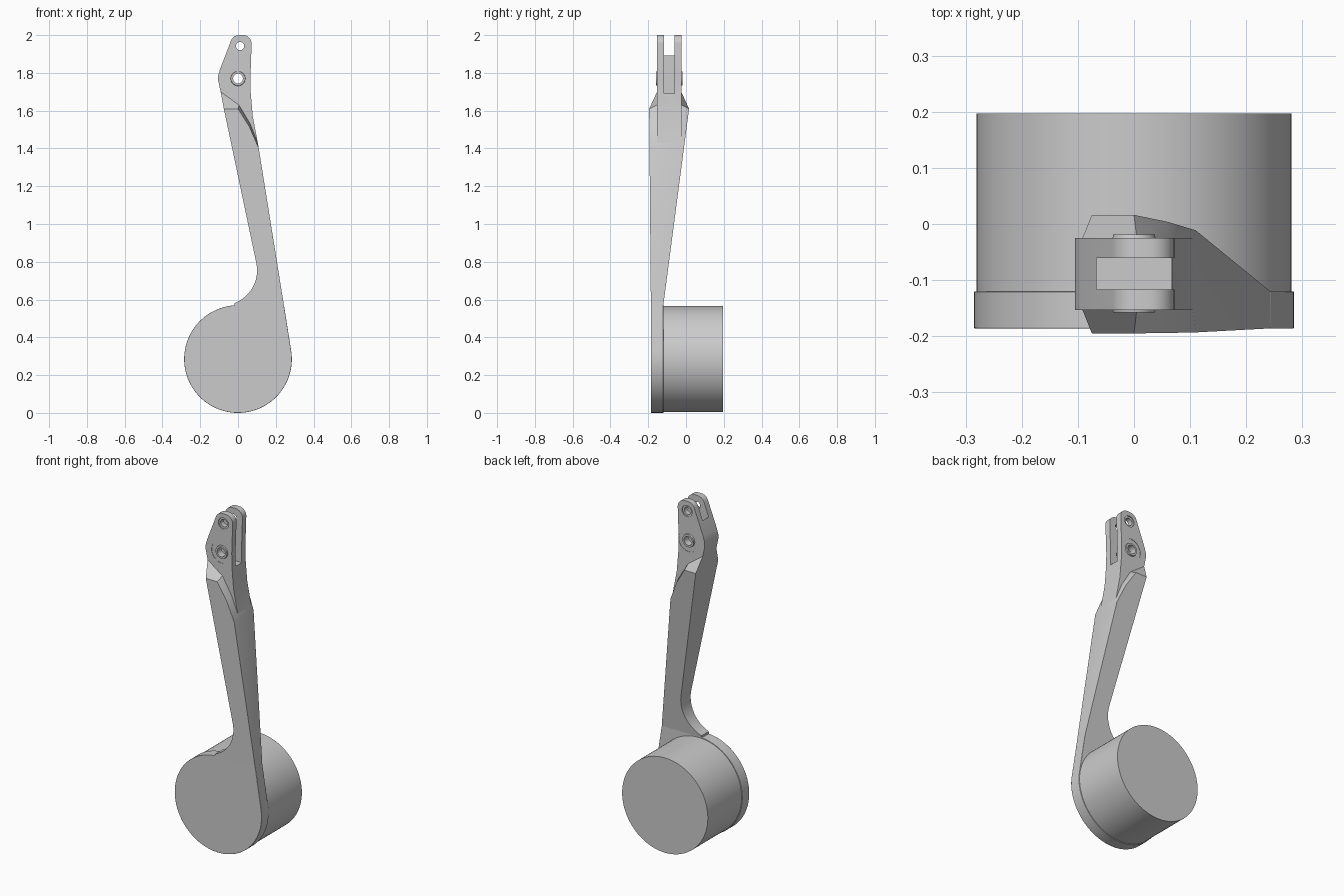
import bpy, bmesh, math
from mathutils import Matrix

if "Cube" in bpy.data.objects:
    bpy.data.objects.remove(bpy.data.objects["Cube"])


def finish(name, bm, smooth=True):
    bmesh.ops.recalc_face_normals(bm, faces=bm.faces)
    me = bpy.data.meshes.new(name)
    bm.to_mesh(me)
    bm.free()
    ob = bpy.data.objects.new(name, me)
    bpy.context.collection.objects.link(ob)
    if smooth:
        smooth_obj(ob)
    return ob


def smooth_obj(ob):
    bpy.ops.object.select_all(action='DESELECT')
    ob.select_set(True)
    bpy.context.view_layer.objects.active = ob
    bpy.ops.object.shade_smooth_by_angle(angle=math.radians(25))


def prism(bm, pts, y0, y1):
    """Extrude an x/z outline along y."""
    f = [bm.verts.new((x, y0, z)) for x, z in pts]
    b = [bm.verts.new((x, y1, z)) for x, z in pts]
    bm.faces.new(f)
    bm.faces.new(b[::-1])
    n = len(pts)
    for i in range(n):
        j = (i + 1) % n
        bm.faces.new((f[i], b[i], b[j], f[j]))


def cyl(bm, x, z, y0, y1, r0, r1=None, seg=48):
    """Cylinder or cone along y, r0 at y0 and r1 at y1."""
    m = Matrix.Translation((x, (y0 + y1) / 2, z)) @ Matrix.Rotation(-math.pi / 2, 4, 'X')
    bmesh.ops.create_cone(bm, cap_ends=True, segments=seg, radius1=r0,
                          radius2=r0 if r1 is None else r1, depth=y1 - y0, matrix=m)


def arc(cx, cz, r, a0, a1, n):
    return [(cx + r * math.cos(math.radians(a0 + (a1 - a0) * i / n)),
             cz + r * math.sin(math.radians(a0 + (a1 - a0) * i / n))) for i in range(n + 1)]


def cut(ob, cutter):
    mod = ob.modifiers.new("cut", 'BOOLEAN')
    mod.operation = 'DIFFERENCE'
    mod.solver = 'EXACT'
    mod.object = cutter
    bpy.context.view_layer.objects.active = ob
    bpy.ops.object.modifier_apply(modifier=mod.name)
    bpy.data.objects.remove(cutter)


# Drum behind the hub plate
bm = bmesh.new()
cyl(bm, 0, 0.285, -0.125, 0.197, 0.281, seg=96)
finish("drum", bm)

# Hub plate: disc with a tangent shoulder towards the arm
bm = bmesh.new()
prism(bm, arc(0, 0.285, 0.285, 94, 370, 90) + [(0.243, 0.572), (-0.02, 0.572)], -0.186, -0.12)
plate = finish("hub_plate", bm)
bev = plate.modifiers.new("bevel", 'BEVEL')
bev.width = 0.006
bev.segments = 2
bev.limit_method = 'ANGLE'
bev.angle_limit = math.radians(50)

# Arm: widens towards the top, then chamfers into the narrow fork
low = [(0.11, 1.40), (0.06, 1.515), (0.0, 1.61), (-0.075, 1.61)]
up = [(0.105, 1.43), (0.065, 1.53), (0.005, 1.63), (-0.092, 1.70)]
fillet = arc(-0.085, 0.755, 0.186, 12, -69, 12)
outline = low + fillet + [(-0.02, 0.57), (0.243, 0.57)]
F, B = -0.153, -0.025
bm = bmesh.new()
f = [bm.verts.new((x, -0.186 - 0.009 * (z - 0.57) / 1.04, z)) for x, z in outline]
b = [bm.verts.new((x, -0.12 + 0.131 * (z - 0.57), z)) for x, z in outline]
fu = [bm.verts.new((x, F, z)) for x, z in up]
bu = [bm.verts.new((x, B, z)) for x, z in up]
bm.faces.new(f)
bm.faces.new(b[::-1])
n = len(outline)
for i in range(3, n):
    j = (i + 1) % n
    bm.faces.new((f[i], b[i], b[j], f[j]))
for i in range(3):
    bm.faces.new((f[i], fu[i], fu[i + 1], f[i + 1]))
    bm.faces.new((b[i], b[i + 1], bu[i + 1], bu[i]))
    bm.faces.new((fu[i], bu[i], bu[i + 1], fu[i + 1]))
for i in (0, 3):
    bm.faces.new((f[i], b[i], bu[i], fu[i]))
finish("arm", bm)

# Fork: narrow block with a rounded tip
bm = bmesh.new()
tip = arc(0.027, 1.955, 0.045, 0, 90, 8) + arc(0.005, 1.955, 0.045, 90, 160, 7)
prism(bm, up[::-1] + [(0.078, 1.57), (0.067, 1.70), (0.066, 1.78)] + tip
      + [(-0.095, 1.82), (-0.105, 1.785), (-0.105, 1.76)], F, B)
fork = finish("fork", bm, False)

# Raised pivot rims on both faces
rims = []
for name, y0, y1, r0, r1 in (("front_pivot_rim", -0.158, -0.15, 0.037, 0.039),
                             ("back_pivot_rim", -0.028, -0.019, 0.039, 0.037)):
    bm = bmesh.new()
    cyl(bm, 0, 1.77, y0, y1, r0, r1)
    rims.append(finish(name, bm, False))

# Slot and pin holes
bm = bmesh.new()
prism(bm, [(-0.067, 1.69), (0.2, 1.69), (0.2, 2.1), (-0.067, 2.1)], -0.117, -0.061)
cut(fork, finish("slot_cutter", bm, False))
for x, z, r in ((0, 1.77, 0.026), (0.011, 1.942, 0.022)):
    for ob in [fork] + (rims if x == 0 else []):
        bm = bmesh.new()
        cyl(bm, x, z, -0.3, 0.1, r, seg=32)
        cut(ob, finish("hole_cutter", bm, False))
# Countersinks of the upper hole and shallow spot faces round the pivot
for y0, y1 in ((-0.2, F + 0.006), (B - 0.006, 0.1)):
    bm = bmesh.new()
    cyl(bm, 0.011, 1.942, y0, y1, 0.033, seg=32)
    cut(fork, finish("sink_cutter", bm, False))
for y0, y1 in ((-0.2, F + 0.002), (B - 0.002, 0.1)):
    bm = bmesh.new()
    cyl(bm, 0, 1.77, y0, y1, 0.066)
    cut(fork, finish("spot_cutter", bm, False))
for ob in [fork] + rims:
    smooth_obj(ob)
